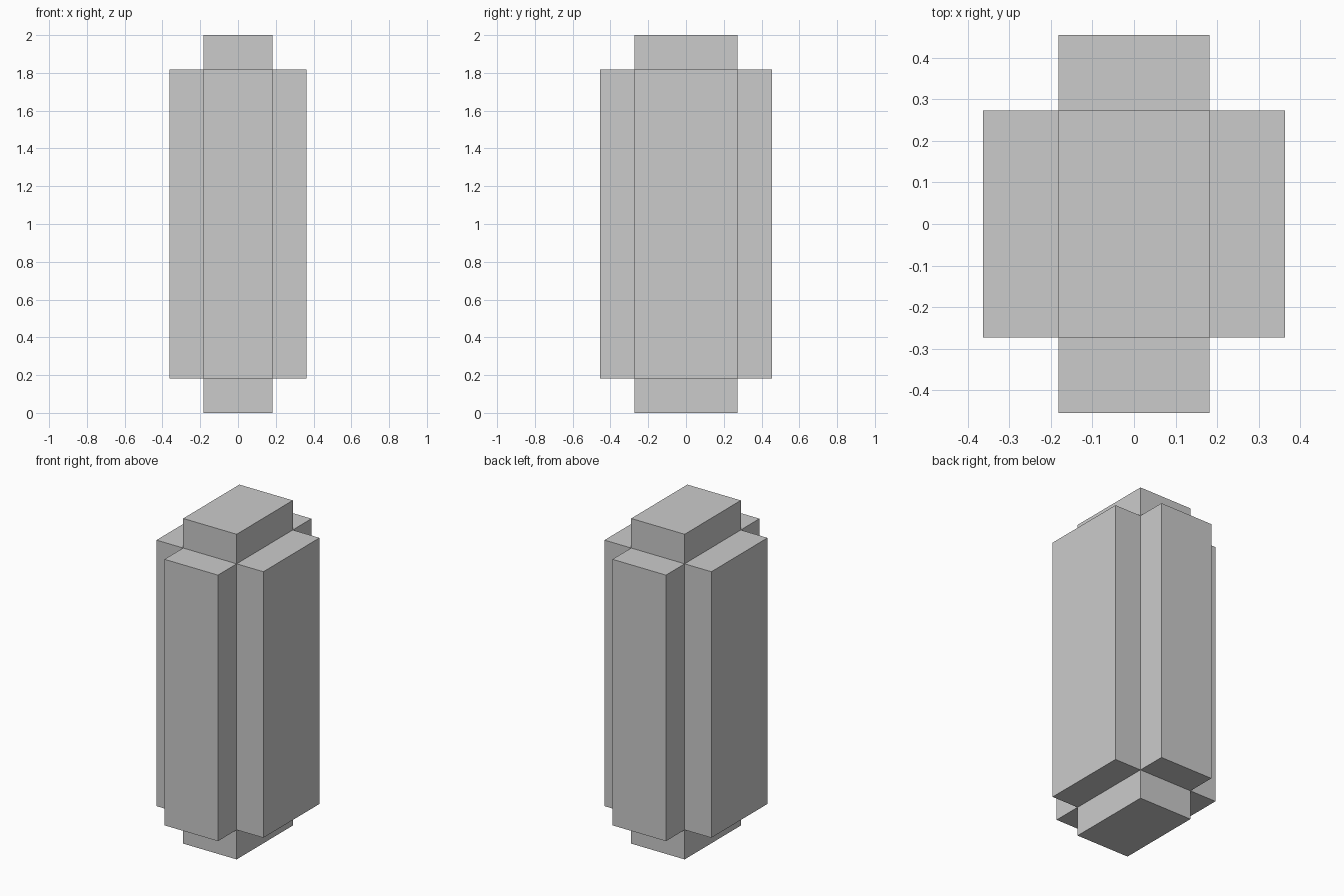
import bpy, bmesh
from mathutils import Vector

if "Cube" in bpy.data.objects:
    bpy.data.objects.remove(bpy.data.objects["Cube"])

CORE = Vector((0.3636, 0.5454, 1.6364))  # size of the inner block
STEP = 0.1818                            # how far each side pushes out

# Inner block, standing so that the bottom step rests on the ground
bm = bmesh.new()
bmesh.ops.create_cube(bm, size=1)
bmesh.ops.scale(bm, vec=CORE, verts=bm.verts)
bmesh.ops.translate(bm, vec=(0, 0, 1), verts=bm.verts)
bm.normal_update()

# Push each of the six sides straight out on its own
caps = bmesh.ops.extrude_discrete_faces(bm, faces=bm.faces[:])["faces"]
for cap in caps:
    cap.normal_update()
    bmesh.ops.translate(bm, vec=cap.normal * STEP, verts=cap.verts)
bmesh.ops.recalc_face_normals(bm, faces=bm.faces)

mesh = bpy.data.meshes.new("stepped_block")
bm.to_mesh(mesh)
bm.free()
bpy.context.collection.objects.link(bpy.data.objects.new("stepped_block", mesh))
